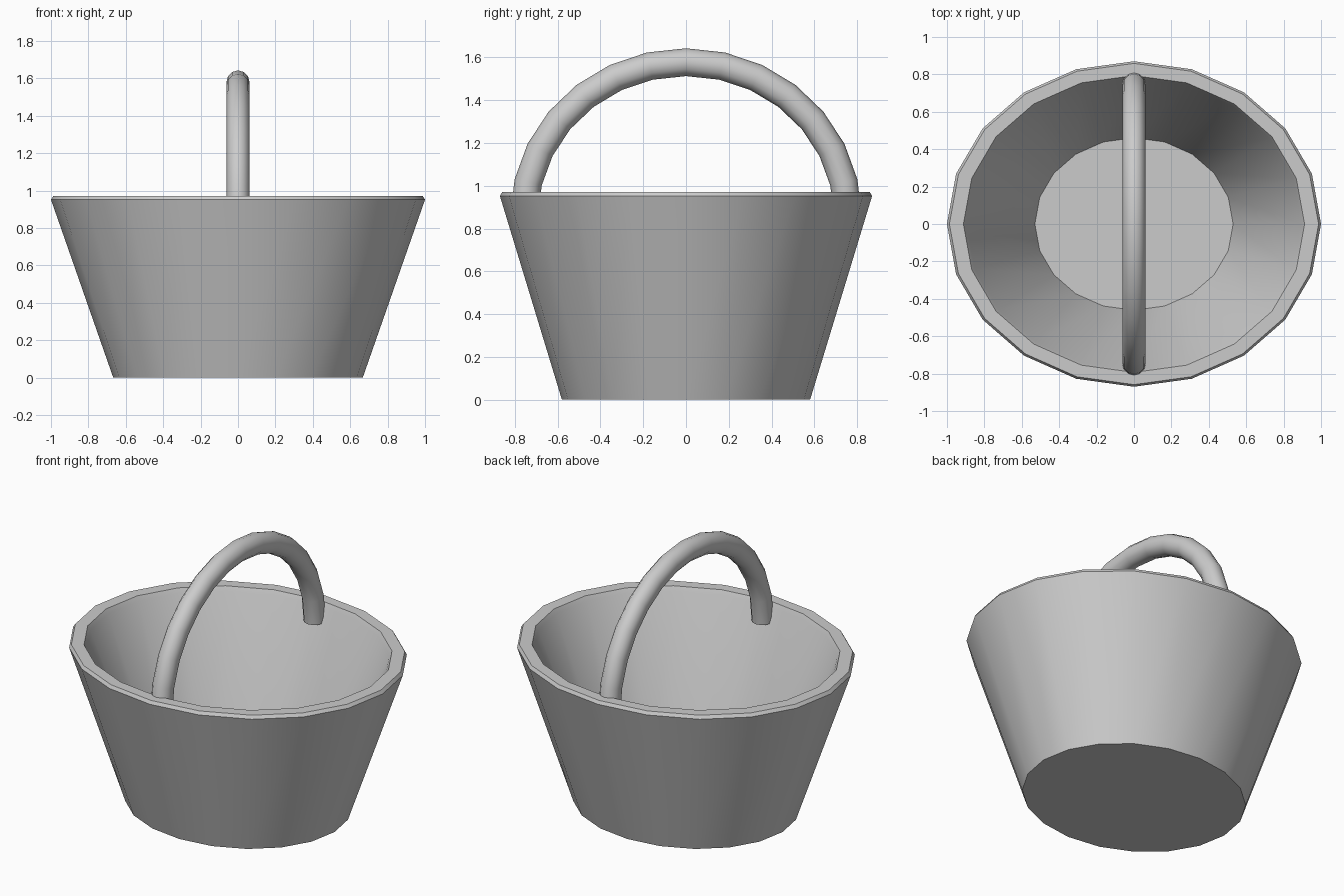
import bpy, bmesh
from math import sin, cos, pi, radians

if "Cube" in bpy.data.objects:
    bpy.data.objects.remove(bpy.data.objects["Cube"])


def finish(name, bm, angle):
    bmesh.ops.recalc_face_normals(bm, faces=bm.faces)
    mesh = bpy.data.meshes.new(name)
    bm.to_mesh(mesh)
    bm.free()
    obj = bpy.data.objects.new(name, mesh)
    bpy.context.collection.objects.link(obj)
    bpy.ops.object.select_all(action='DESELECT')
    obj.select_set(True)
    bpy.context.view_layer.objects.active = obj
    bpy.ops.object.shade_smooth_by_angle(angle=radians(angle))
    return obj


def skin(name, rings, angle=30):
    """Bridge successive rings of points and cap both ends."""
    bm = bmesh.new()
    loops = [[bm.verts.new(p) for p in ring] for ring in rings]
    n = len(loops[0])
    for a, b in zip(loops, loops[1:]):
        for i in range(n):
            j = (i + 1) % n
            bm.faces.new((a[i], a[j], b[j], b[i]))
    bm.faces.new(loops[0])
    bm.faces.new(loops[-1])
    return finish(name, bm, angle)


# Oval tub: outer wall, bevelled rim, inner wall, floor (radius, height)
SIDES, DEPTH = 20, 0.87
profile = [(0.667, 0.0), (1.0, 0.952), (0.987, 0.972),
           (0.912, 0.972), (0.897, 0.945), (0.53, 0.04)]
skin("basket_body", [[(r * cos(2 * pi * i / SIDES), DEPTH * r * sin(2 * pi * i / SIDES), z)
                      for i in range(SIDES)] for r, z in profile])

# Arched handle: round tube swept along a half circle
SEGMENTS, TUBE = 14, 12
rings = []
for k in range(SEGMENTS + 1):
    a = pi * k / SEGMENTS
    ring = []
    for i in range(TUBE):
        t = 2 * pi * i / TUBE
        off = 0.065 * cos(t)
        ring.append((0.062 * sin(t), (0.757 + off) * cos(a), 0.855 + (0.723 + off) * sin(a)))
    rings.append(ring)
skin("handle", rings, 40)
